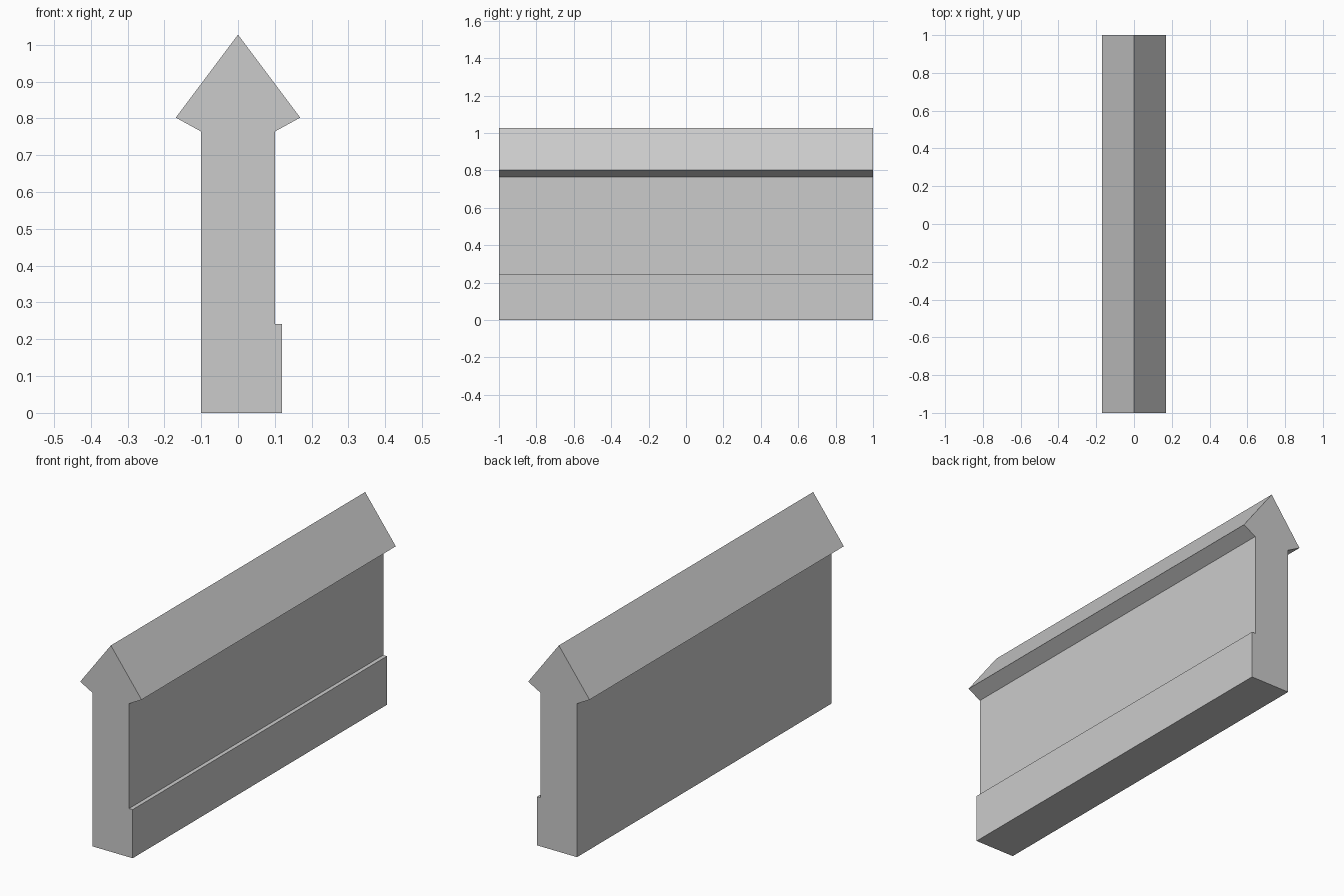
import bpy
import bmesh

cube = bpy.data.objects.get("Cube")
if cube:
    bpy.data.objects.remove(cube, do_unlink=True)

# Single plain grey
grey = bpy.data.materials.new("plain_grey")
grey.use_nodes = True
colour = (0.6, 0.6, 0.6, 1)
grey.diffuse_color = colour
grey.node_tree.nodes["Principled BSDF"].inputs["Base Color"].default_value = colour

HALF = 1.0      # half length along y
WALL = 0.1      # half wall thickness
EAVE = 0.169    # cap overhang
PLINTH = 0.12   # plinth face on the +x side
STEP, NECK, TIP, RIDGE = 0.242, 0.764, 0.802, 1.027


def extrude_profile(name, profile):
    """Extrude an x-z outline along the y axis."""
    bm = bmesh.new()
    face = bm.faces.new([bm.verts.new((x, -HALF, z)) for x, z in profile])
    new = bmesh.ops.extrude_face_region(bm, geom=[face])["geom"]
    moved = [v for v in new if isinstance(v, bmesh.types.BMVert)]
    bmesh.ops.translate(bm, verts=moved, vec=(0, 2 * HALF, 0))
    bmesh.ops.recalc_face_normals(bm, faces=bm.faces)
    mesh = bpy.data.meshes.new(name)
    bm.to_mesh(mesh)
    bm.free()
    mesh.materials.append(grey)
    obj = bpy.data.objects.new(name, mesh)
    bpy.context.collection.objects.link(obj)
    return obj


# Wall with pitched cap and a plinth on one side, as one solid
plinth = [(-WALL, 0), (PLINTH, 0), (PLINTH, STEP), (WALL, STEP)]
cap = [(WALL, NECK), (EAVE, TIP), (0, RIDGE), (-EAVE, TIP), (-WALL, NECK)]
extrude_profile("capped_wall", plinth + cap)
